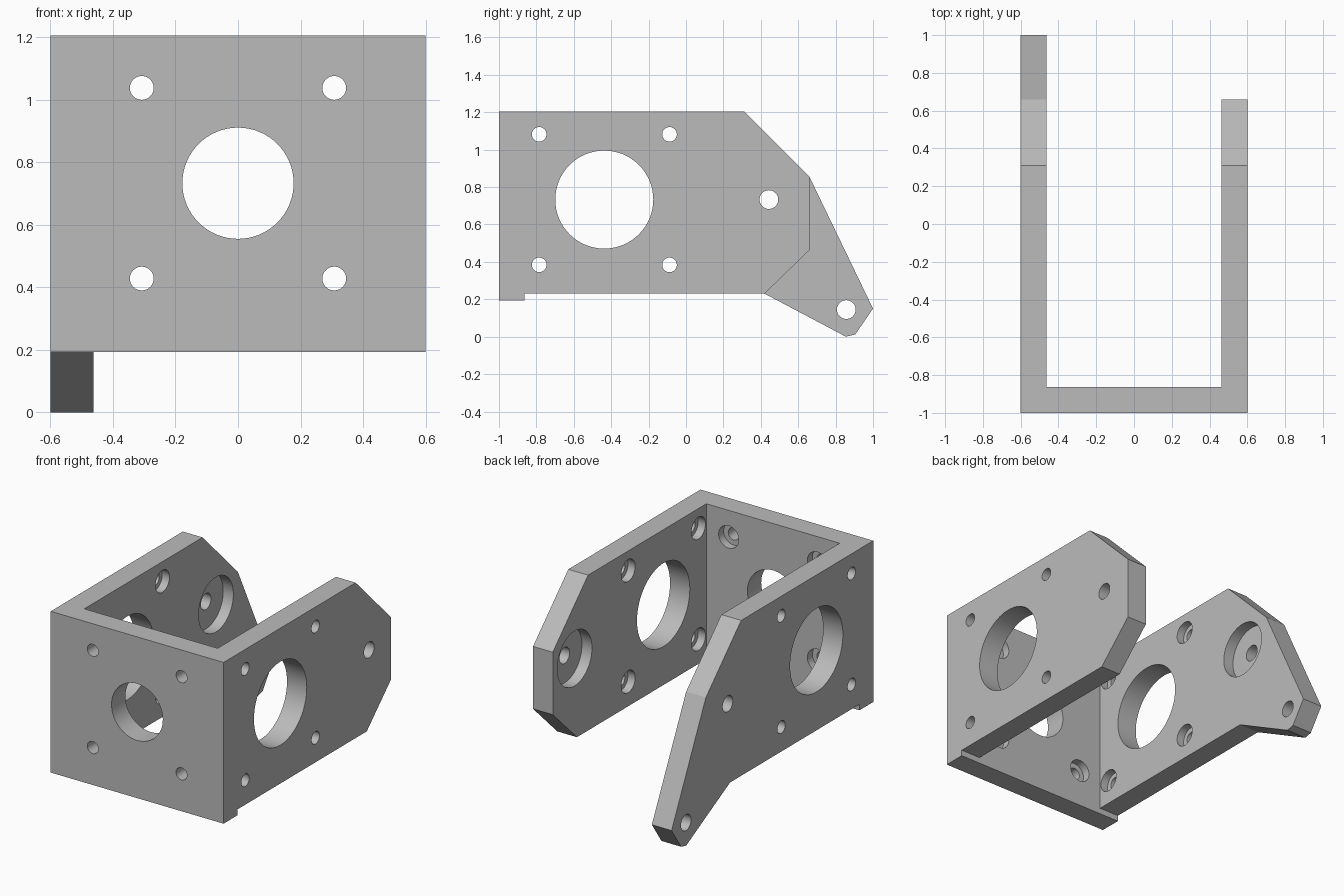
import bpy
import bmesh
from math import pi, radians
from mathutils import Matrix, Vector

cube = bpy.data.objects.get("Cube")
if cube:
    bpy.data.objects.remove(cube, do_unlink=True)

grey = bpy.data.materials.new("light grey")
grey.use_nodes = True
COLOR = (0.5, 0.5, 0.5, 1)
grey.diffuse_color = COLOR
grey.node_tree.nodes["Principled BSDF"].inputs["Base Color"].default_value = COLOR

HALF, THICK, TOP = 0.6, 0.137, 1.205
INNER = HALF - THICK
AXIS_Z = 0.733


def make_object(name, bm):
    bmesh.ops.recalc_face_normals(bm, faces=bm.faces)
    mesh = bpy.data.meshes.new(name)
    bm.to_mesh(mesh)
    bm.free()
    mesh.materials.append(grey)
    obj = bpy.data.objects.new(name, mesh)
    bpy.context.collection.objects.link(obj)
    return obj


def plate(name, outline, x0, x1):
    """Extrude a (y, z) outline along x."""
    bm = bmesh.new()
    face = bm.faces.new([bm.verts.new((x0, y, z)) for y, z in outline])
    out = bmesh.ops.extrude_face_region(bm, geom=[face])
    moved = [v for v in out["geom"] if isinstance(v, bmesh.types.BMVert)]
    bmesh.ops.translate(bm, verts=moved, vec=(x1 - x0, 0, 0))
    return make_object(name, bm)


def drill(bm, start, end, radius):
    """Add a cylinder between two points."""
    a, b = Vector(start), Vector(end)
    turn = (b - a).to_track_quat('Z', 'Y').to_matrix().to_4x4()
    bmesh.ops.create_cone(bm, cap_ends=True, segments=64, radius1=radius, radius2=radius,
                          depth=(b - a).length, matrix=Matrix.Translation((a + b) / 2) @ turn)


# Plates: front, short left wall, right wall with a drooping arm
front_y = -1 + THICK
body = plate("motor_bracket", [(-1, 0.193), (front_y, 0.193), (front_y, TOP), (-1, TOP)], -HALF, HALF)
foot = [(-0.94, 0.23), (0.42, 0.23)]
crown = [(0.66, 0.855), (0.31, TOP), (-0.94, TOP)]
left_wall = plate("left_wall", foot + [(0.66, 0.463)] + crown, INNER, HALF)
right_wall = plate("right_wall", foot + [(0.855, 0), (0.905, 0.012), (1, 0.15)] + crown, -HALF, -INNER)

# Through holes and the wider recesses on the inner faces
bores, recesses = bmesh.new(), bmesh.new()
for side in (-1, 1):
    outer, inner = side * (HALF + 0.03), side * (INNER - 0.03)

    def wall_hole(y, z, radius, recess=0, depth=0):
        drill(bores, (outer, y, z), (inner, y, z), radius)
        if recess:
            drill(recesses, (side * (INNER + depth), y, z), (inner, y, z), recess)

    wall_hole(-0.437, AXIS_Z, 0.262)
    wall_hole(0.443, AXIS_Z, 0.05, 0.172, 0.07)
    for y in (-0.785, -0.088):
        for dz in (-0.349, 0.349):
            wall_hole(y, AXIS_Z + dz, 0.039, 0.069, 0.05)
    if side < 0:
        wall_hole(0.857, 0.145, 0.05)
    for dz in (-0.305, 0.305):
        x, z = side * 0.308, AXIS_Z + dz
        drill(bores, (x, -1.03, z), (x, front_y + 0.03, z), 0.038)
        drill(recesses, (x, front_y - 0.05, z), (x, front_y + 0.03, z), 0.07)
drill(bores, (0, -1.03, AXIS_Z), (0, front_y + 0.03, AXIS_Z), 0.178)

# Fuse the plates and cut the holes
steps = [(left_wall, 'UNION'), (right_wall, 'UNION'),
         (make_object("bore_cutter", bores), 'DIFFERENCE'),
         (make_object("recess_cutter", recesses), 'DIFFERENCE')]
for helper, operation in steps:
    helper.hide_render = True
    mod = body.modifiers.new(helper.name, 'BOOLEAN')
    mod.operation, mod.solver, mod.object = operation, 'EXACT', helper
bpy.context.view_layer.update()
finished = bpy.data.meshes.new_from_object(body.evaluated_get(bpy.context.evaluated_depsgraph_get()))
body.modifiers.clear()
body.data = finished
for helper, _ in steps:
    bpy.data.objects.remove(helper, do_unlink=True)

# Smooth bores, crisp edges
bpy.ops.object.select_all(action='DESELECT')
body.select_set(True)
bpy.context.view_layer.objects.active = body
bpy.ops.object.shade_smooth_by_angle(angle=radians(15))
